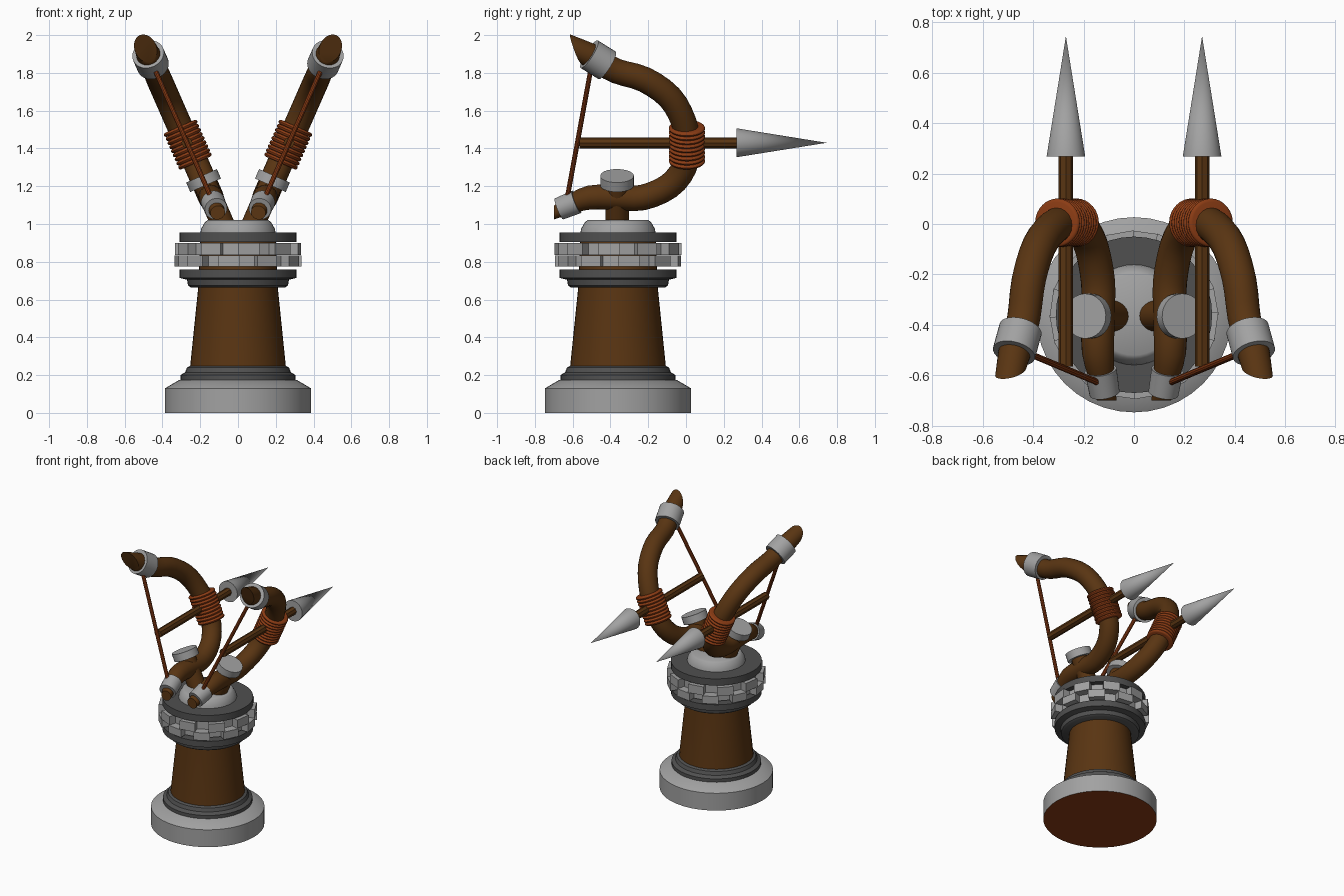
import bpy
import bmesh
from math import sin, cos, pi, radians
from mathutils import Vector

cube = bpy.data.objects.get("Cube")
if cube:
    bpy.data.objects.remove(cube, do_unlink=True)


def material(name, rgb):
    m = bpy.data.materials.new(name)
    m.use_nodes = True
    m.diffuse_color = (*rgb, 1)
    m.node_tree.nodes["Principled BSDF"].inputs["Base Color"].default_value = (*rgb, 1)
    return m


STONE = material("light grey", (0.36, 0.36, 0.36))
IRON = material("dark grey", (0.08, 0.08, 0.08))
WOOD = material("dark brown", (0.10, 0.035, 0.006))
ROPE = material("rust brown", (0.26, 0.045, 0.007))

UP = Vector((0, 0, 1))
AXIS = Vector((0, -0.36, 0))      # centre line of the pedestal
TILT = radians(23.7)              # outward lean of each bow


def skin(name, rings, mat):
    """Loft equal-sized rings of points into a closed solid."""
    bm = bmesh.new()
    loops = [[bm.verts.new(p) for p in ring] for ring in rings]
    n = len(loops[0])
    for a, b in zip(loops, loops[1:]):
        for i in range(n):
            j = (i + 1) % n
            bm.faces.new((a[i], a[j], b[j], b[i]))
    for cap in (loops[0], loops[-1]):
        if (cap[0].co - cap[n // 2].co).length > 0.001:
            bm.faces.new(cap)
    bmesh.ops.remove_doubles(bm, verts=bm.verts, dist=0.0001)
    bmesh.ops.recalc_face_normals(bm, faces=bm.faces)
    mesh = bpy.data.meshes.new(name)
    bm.to_mesh(mesh)
    bm.free()
    mesh.materials.append(mat)
    obj = bpy.data.objects.new(name, mesh)
    bpy.context.collection.objects.link(obj)
    bpy.ops.object.select_all(action='DESELECT')
    obj.select_set(True)
    bpy.context.view_layer.objects.active = obj
    bpy.ops.object.shade_smooth_by_angle(angle=radians(35))
    return obj


def lathe(name, profile, mat, origin=AXIS, axis=UP, sides=40):
    """Turn (radius, height) pairs about an axis."""
    u = axis.orthogonal().normalized()
    v = axis.cross(u).normalized()
    rings = []
    for r, h in profile:
        c = origin + axis * h
        rings.append([c + (u * cos(2 * pi * i / sides) + v * sin(2 * pi * i / sides)) * r
                      for i in range(sides)])
    return skin(name, rings, mat)


def rod(name, a, b, r1, r2, mat, sides=24):
    d = b - a
    return lathe(name, [(r1, 0), (r2, d.length)], mat, a, d.normalized(), sides)


def gear(name, z0, z1, r_in, r_out, turn, teeth=10):
    """Toothed ring: four outline points for every tooth."""
    outline = []
    for k in range(teeth):
        for part, r in ((0, r_in), (0, r_out), (0.55, r_out), (0.55, r_in)):
            a = 2 * pi * (k + part + turn) / teeth
            outline.append(Vector((r * cos(a), r * sin(a), 0)) + AXIS)
    return skin(name, [[p + UP * z for p in outline] for z in (z0, z1)], STONE)


# Pedestal
base = lathe("base_plinth", [(0.387, 0), (0.387, 0.13), (0.31, 0.175)], STONE)
base.data.materials.append(ROPE)
for f in base.data.polygons:
    if f.normal.z < -0.9:
        f.material_index = 1
lathe("lower_collar", [(0.305, 0.17), (0.305, 0.2), (0.28, 0.215), (0.27, 0.24), (0.25, 0.25)], IRON)
lathe("column", [(0.254, 0.24), (0.21, 0.67), (0.2, 0.93)], WOOD)
lathe("upper_collar", [(0.25, 0.665), (0.265, 0.675), (0.27, 0.705), (0.31, 0.715), (0.31, 0.76)], IRON)
gear("lower_gear", 0.775, 0.832, 0.28, 0.335, 0)
gear("upper_gear", 0.836, 0.9, 0.28, 0.335, 0.5)
lathe("turntable", [(0.31, 0.905), (0.31, 0.955)], IRON)
lathe("top_cap", [(0.2, 0.95), (0.195, 0.975), (0.175, 1.01), (0.16, 1.02)], STONE)

# Bow centre line: y, z, radius, from the upper tip to the lower tip
BOW = [(-0.52, 1.9, 0.064), (-0.465, 1.865, 0.066), (-0.37, 1.81, 0.066),
       (-0.22, 1.765, 0.068), (-0.085, 1.67, 0.068), (-0.012, 1.54, 0.068),
       (0.005, 1.42, 0.068), (-0.01, 1.3, 0.068), (-0.09, 1.2, 0.068),
       (-0.23, 1.14, 0.068), (-0.365, 1.14, 0.066), (-0.51, 1.14, 0.064),
       (-0.62, 1.1, 0.048), (-0.66, 1.08, 0.042)]


def smooth_path(points, steps=3):
    """Catmull-Rom curve through the points."""
    pts = [Vector(p) for p in points]
    pts = [2 * pts[0] - pts[1]] + pts + [2 * pts[-1] - pts[-2]]
    out = []
    for a, b, c, d in zip(pts, pts[1:], pts[2:], pts[3:]):
        for k in range(steps):
            t = k / steps
            out.append(0.5 * (2 * b + (c - a) * t + (2 * a - 5 * b + 4 * c - d) * t ** 2
                              + (3 * b - a - 3 * c + d) * t ** 3))
    return out + [pts[-2]]


def build_bow(side, s):
    up = Vector((s * sin(TILT), 0, cos(TILT)))
    normal = Vector((s * cos(TILT), 0, -sin(TILT)))

    def at(y, z):
        return Vector((s * (0.27 + (z - 1.43) * sin(TILT) / cos(TILT)), y, z))

    # Limb, with both ends cut at a slant
    path = smooth_path(BOW)
    centres = [at(p[0], p[1]) for p in path]
    last = len(path) - 1
    stations = []
    for i, p in enumerate(path):
        tangent = (centres[min(i + 1, last)] - centres[max(i - 1, 0)]).normalized()
        stations.append((centres[i], normal.cross(tangent) * p[2], p[2]))
    tip = (at(-0.615, 2.0) - at(-0.56, 1.86)) / 2
    if tip.dot(stations[0][1]) < 0:
        tip = -tip
    heel = up * 0.036
    if heel.dot(stations[-1][1]) < 0:
        heel = -heel
    stations = [(at(-0.587, 1.93), tip, 0.058)] + stations + [(at(-0.7, 1.06), heel, 0.04)]
    sides = 20
    skin(side + "_bow_limb", [[c + d * cos(2 * pi * k / sides) + normal * r * sin(2 * pi * k / sides)
                               for k in range(sides)] for c, d, r in stations], WOOD)

    # Metal cuffs and bowstring
    rod(side + "_upper_cuff", at(-0.512, 1.899), at(-0.418, 1.84), 0.086, 0.086, STONE, 28)
    rod(side + "_lower_cuff", at(-0.672, 1.08), at(-0.58, 1.117), 0.06, 0.064, STONE, 28)
    rod(side + "_bowstring", at(-0.5, 1.84), at(-0.632, 1.12), 0.013, 0.013, ROPE, 10)

    # Rope grip, one bulge per winding
    turns, pitch = 9, 0.0235
    grip = []
    for k in range(turns):
        for j in range(7):
            a = pi * j / 6
            grip.append((0.082 + 0.014 * sin(a), (k - turns / 2 + 0.5 - cos(a) / 2) * pitch))
    lathe(side + "_rope_grip", grip, ROPE, at(0.005, 1.42), up, 32)

    # Mounting post with its round stud
    rod(side + "_post", at(-0.365, 0.96), at(-0.365, 1.21), 0.062, 0.062, WOOD)
    rod(side + "_post_stud", at(-0.365, 1.205), at(-0.365, 1.255), 0.089, 0.089, STONE, 28)

    # Arrow
    rod(side + "_arrow_shaft", at(-0.565, 1.43), at(0.28, 1.43), 0.029, 0.029, WOOD, 8)
    rod(side + "_arrow_head", at(0.268, 1.43), at(0.745, 1.43), 0.077, 0, STONE, 28)


build_bow("left", 1)
build_bow("right", -1)
